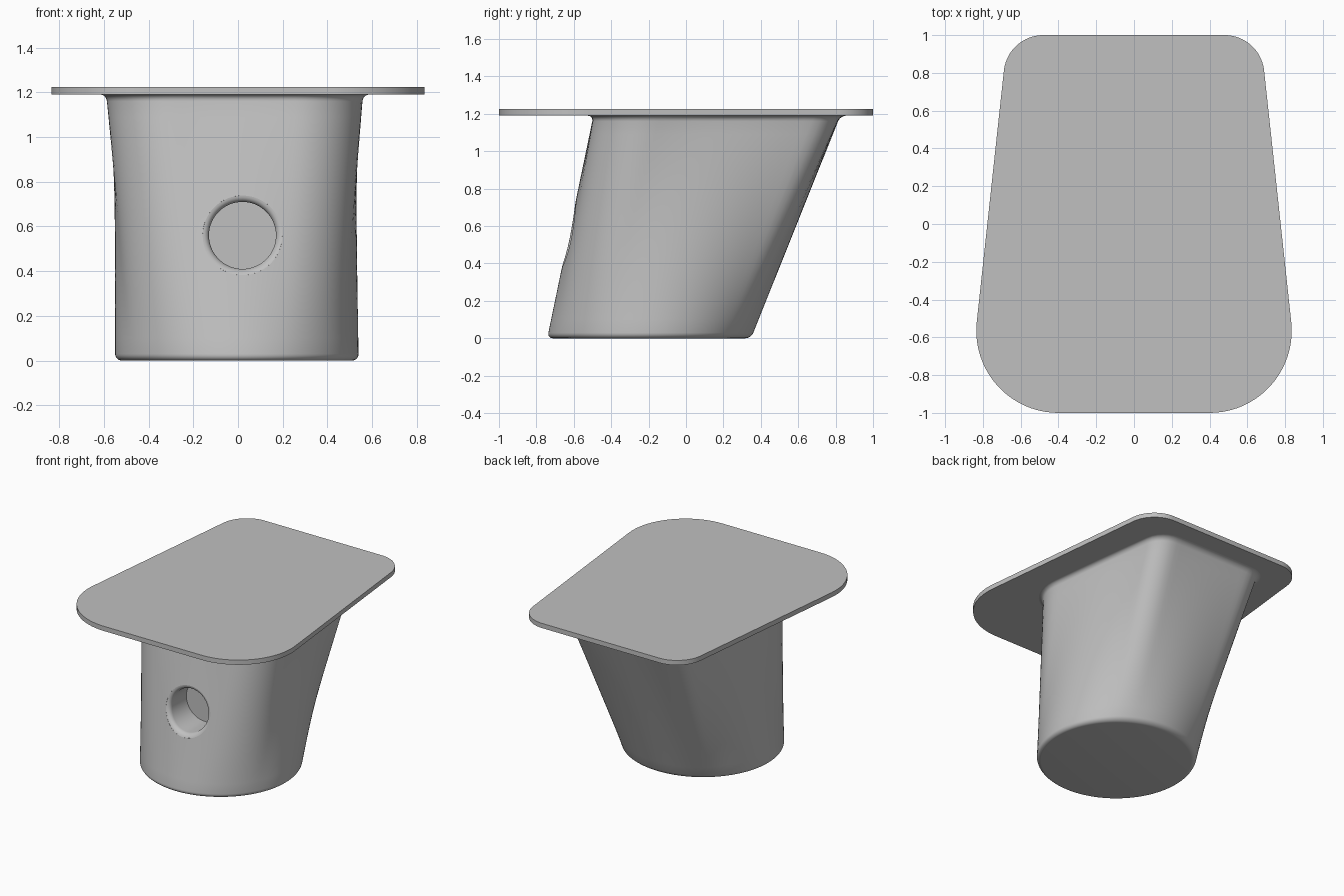
import bpy, bmesh
from math import sin, cos, pi, hypot, atan2, acos, radians
from mathutils import Vector
from mathutils.bvhtree import BVHTree

cube = bpy.data.objects.get("Cube")
if cube:
    bpy.data.objects.remove(cube, do_unlink=True)

grey = bpy.data.materials.new("plain grey")
grey.use_nodes = True
colour = (0.53, 0.53, 0.53, 1)
grey.diffuse_color = colour
grey.node_tree.nodes["Principled BSDF"].inputs["Base Color"].default_value = colour


def make_object(name, rings):
    """Skin a stack of equal closed rings and cap both ends."""
    bm = bmesh.new()
    loops = [[bm.verts.new(p) for p in ring] for ring in rings]
    for a, b in zip(loops, loops[1:]):
        for i in range(len(a)):
            j = (i + 1) % len(a)
            bm.faces.new((a[i], a[j], b[j], b[i]))
    bm.faces.new(loops[0][::-1])
    bm.faces.new(loops[-1])
    bmesh.ops.recalc_face_normals(bm, faces=bm.faces)
    mesh = bpy.data.meshes.new(name)
    bm.to_mesh(mesh)
    bm.free()
    mesh.materials.append(grey)
    obj = bpy.data.objects.new(name, mesh)
    bpy.context.collection.objects.link(obj)
    return obj


def smooth(obj, degrees):
    bpy.ops.object.select_all(action="DESELECT")
    obj.select_set(True)
    bpy.context.view_layer.objects.active = obj
    bpy.ops.object.shade_smooth_by_angle(angle=radians(degrees))


def rounded_trapezoid(xf, yf, rf, xb, yb, rb, steps=20):
    """Outline around two front and two back corner circles."""
    dx, dy = xb - xf, yb - yf
    tangent = atan2(dy, dx) - acos((rf - rb) / hypot(dx, dy))
    half = []
    for cx, cy, r, a0, a1 in ((xf, yf, rf, -pi / 2, tangent), (xb, yb, rb, tangent, pi / 2)):
        for i in range(steps + 1):
            a = a0 + (a1 - a0) * i / steps
            half.append((cx + r * cos(a), cy + r * sin(a)))
    return half + [(-x, y) for x, y in reversed(half)]


def reach(outline, cy, angle):
    """Distance from (0, cy) to the outline along an angle."""
    c, s = cos(angle), sin(angle)
    best = 0
    for (x0, y0), (x1, y1) in zip(outline, outline[1:] + outline[:1]):
        ex, ey = x1 - x0, y1 - y0
        det = ex * s - ey * c
        if abs(det) < 1e-9:
            continue
        k = (c * (y0 - cy) - s * x0) / det
        if -1e-6 <= k <= 1 + 1e-6:
            best = max(best, (x0 + k * ex) * c + (y0 + k * ey - cy) * s)
    return best


# Top plate
PLATE_Z, TOP_Z = 1.19, 1.225
outline = rounded_trapezoid(0.4, -0.565, 0.435, 0.48, 0.79, 0.21)
plate = make_object("top_plate", [[(x, y, z) for x, y in outline] for z in (PLATE_Z, TOP_Z)])
smooth(plate, 30)

# Leaning body: round at the foot, rounded trapezoid under the plate
SIDES, FOOT_R, FILLET = 128, 0.545, 0.03
FOOT_Y, HEAD_Y = -0.197, 0.165
head = rounded_trapezoid(0.275, -0.195, 0.3, 0.32, 0.675, 0.15)
angles = [2 * pi * i / SIDES for i in range(SIDES)]
head_r = [reach(head, HEAD_Y, a) for a in angles]


def body_ring(z, grow):
    t = min(z / PLATE_Z, 1)
    cy = FOOT_Y + (HEAD_Y - FOOT_Y) * t
    ring = []
    for a, hr in zip(angles, head_r):
        r = FOOT_R + (hr - FOOT_R) * t + grow
        ring.append((r * cos(a) - 0.005 - 0.01 * t, cy + r * sin(a), z))
    return ring


arc = [pi / 2 * i / 6 for i in range(7)]
levels = [(FILLET * (1 - cos(a)), FILLET * (sin(a) - 1)) for a in arc]
straight = PLATE_Z - 2 * FILLET
levels += [(FILLET + straight * i / 16, 0) for i in range(1, 16)]
levels += [(PLATE_Z - FILLET * (1 - sin(a)), FILLET * (1 - cos(a))) for a in arc]
levels.append((PLATE_Z + 0.01, FILLET))
body = make_object("leaning_body", [body_ring(z, g) for z, g in levels])

# Blind round hole in the front, with a rounded lip that follows the surface
HOLE_X, HOLE_Z, HOLE_R, LIP, FLOOR_Y = 0.02, 0.56, 0.15, 0.035, -0.42
bm = bmesh.new()
bm.from_mesh(body.data)
tree = BVHTree.FromBMesh(bm)
bm.free()


def hole_ring(radius, depth):
    ring = []
    for i in range(64):
        a = 2 * pi * i / 64
        x, z = HOLE_X + radius * cos(a), HOLE_Z + radius * sin(a)
        hit = tree.ray_cast(Vector((x, -2, z)), Vector((0, 1, 0)))[0]
        ring.append((x, hit.y + depth, z))
    return ring


lip = [pi / 2 * (i + 1) / 8 for i in range(8)]
rings = [hole_ring(HOLE_R + LIP, -0.06)]
rings += [hole_ring(HOLE_R + LIP * (1 - sin(p)), LIP * (1 - cos(p))) for p in lip]
rings.append([(x, FLOOR_Y, z) for x, _, z in rings[-1]])
cutter = make_object("hole_cutter", rings)

cut = body.modifiers.new("front_hole", "BOOLEAN")
cut.operation = "DIFFERENCE"
cut.solver = "EXACT"
cut.object = cutter
bpy.ops.object.select_all(action="DESELECT")
body.select_set(True)
bpy.context.view_layer.objects.active = body
bpy.ops.object.modifier_apply(modifier=cut.name)
bpy.data.objects.remove(cutter, do_unlink=True)
smooth(body, 40)
